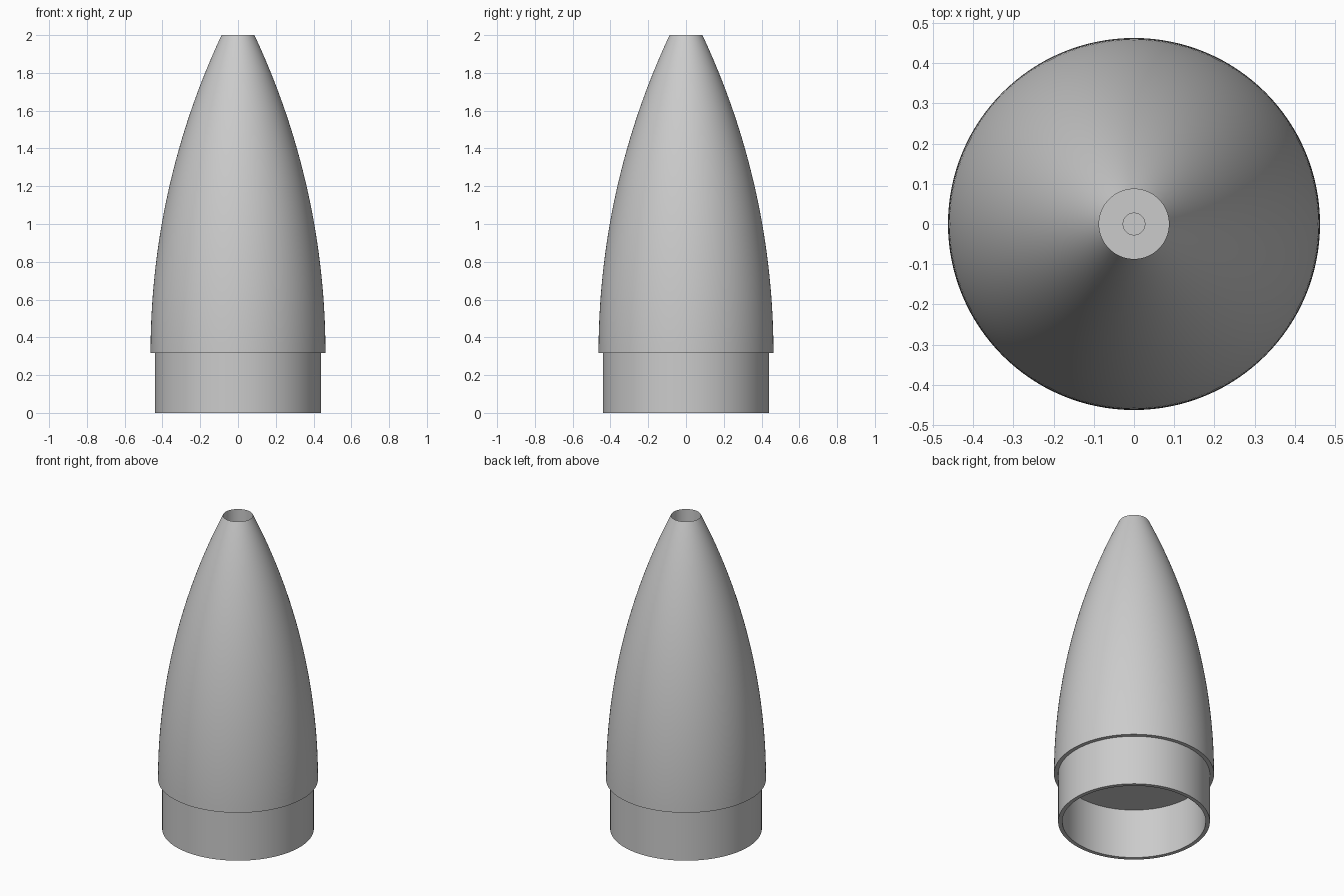
import bpy, bmesh, math

if "Cube" in bpy.data.objects:
    bpy.data.objects.remove(bpy.data.objects["Cube"])

SEG = 128
BASE_Z, BASE_R, TIP_R = 0.317, 0.463, 0.087

grey = bpy.data.materials.new("plain_grey")
grey.diffuse_color = (0.6, 0.6, 0.6, 1)
grey.use_nodes = True
grey.node_tree.nodes["Principled BSDF"].inputs["Base Color"].default_value = grey.diffuse_color


def lathe(name, profile):
    """Revolve (radius, z) points about the z axis."""
    bm = bmesh.new()
    verts = [bm.verts.new((r, 0, z)) for r, z in profile]
    edges = [bm.edges.new(pair) for pair in zip(verts, verts[1:])]
    bmesh.ops.spin(bm, geom=verts + edges, cent=(0, 0, 0), axis=(0, 0, 1),
                   angle=2 * math.pi, steps=SEG, use_duplicate=False)
    bmesh.ops.remove_doubles(bm, verts=bm.verts, dist=1e-5)
    bmesh.ops.recalc_face_normals(bm, faces=bm.faces)
    mesh = bpy.data.meshes.new(name)
    bm.to_mesh(mesh)
    bm.free()
    mesh.materials.append(grey)
    obj = bpy.data.objects.new(name, mesh)
    bpy.context.collection.objects.link(obj)
    bpy.ops.object.select_all(action='DESELECT')
    obj.select_set(True)
    bpy.context.view_layer.objects.active = obj
    bpy.ops.object.shade_smooth_by_angle(angle=math.radians(30))
    return obj


# Circular-arc ogive, vertical at its base, ending at the drilled tip
height, drop = 2 - BASE_Z, BASE_R - TIP_R
arc = (height ** 2 + drop ** 2) / (2 * drop)
ogive = []
for i in range(41):
    h = height * i / 40
    ogive.append((BASE_R - arc + math.sqrt(arc ** 2 - h ** 2), BASE_Z + h))

# Nose with a counterbored hole in the tip
bore = [(TIP_R, 1.7), (0.027, 1.7), (0.027, 1.5), (0, 1.5)]

# Hollow shoulder below, closed by a flat ceiling level with the step
shoulder = [(0, BASE_Z), (0.415, BASE_Z), (0.415, 0), (0.439, 0), (0.439, BASE_Z)]

lathe("nose_cone", shoulder + ogive + bore)
